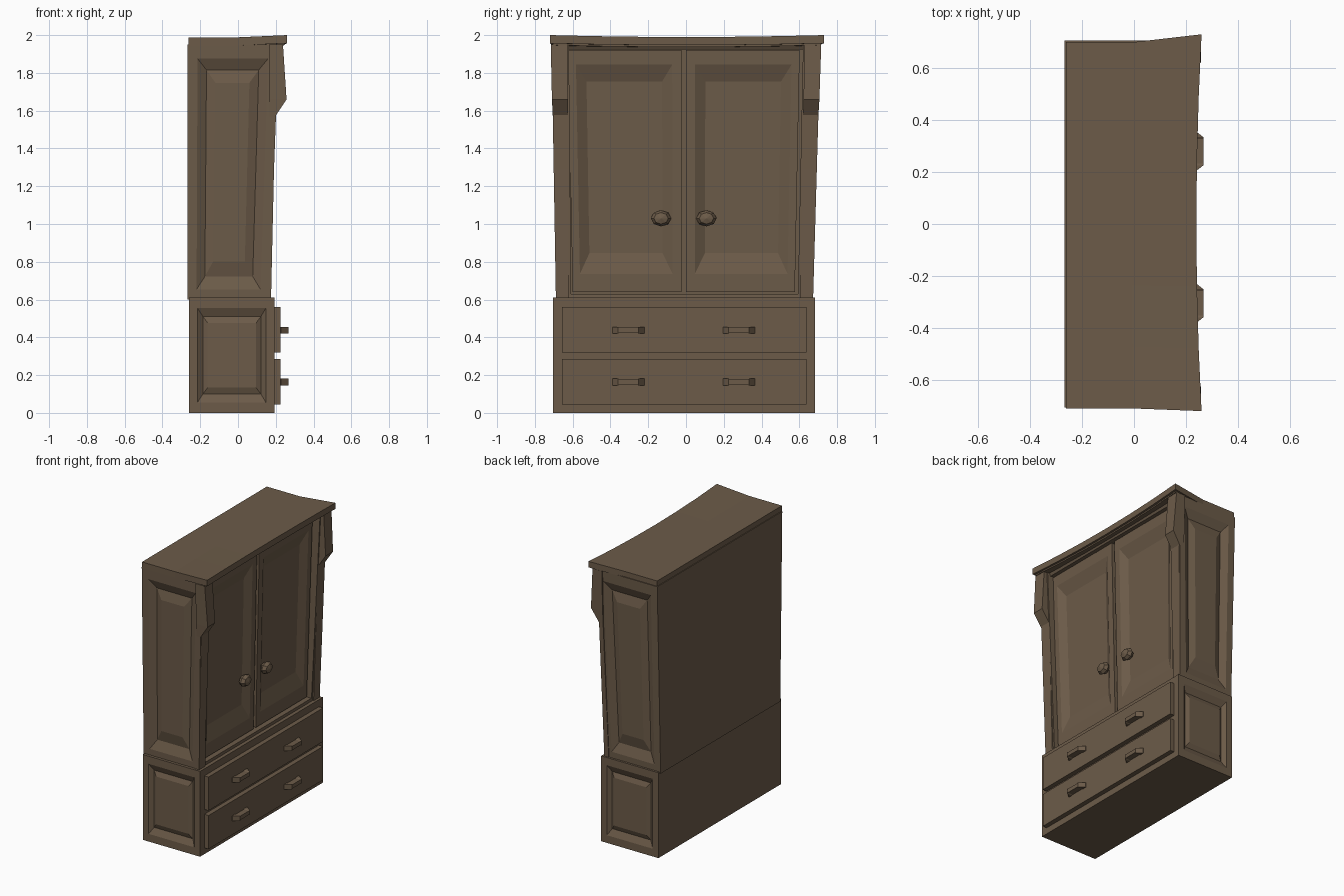
import bpy, bmesh, math
from mathutils import Vector, Matrix

cube = bpy.data.objects.get("Cube")
if cube:
    bpy.data.objects.remove(cube, do_unlink=True)

# One wood colour
wood = bpy.data.materials.new("brown wood")
wood.use_nodes = True
COLOUR = (0.150, 0.105, 0.066, 1)
wood.diffuse_color = COLOUR
bsdf = next(n for n in wood.node_tree.nodes if n.type == 'BSDF_PRINCIPLED')
bsdf.inputs["Base Color"].default_value = COLOUR
bsdf.inputs["Roughness"].default_value = 0.8


def finish(name, bm):
    bmesh.ops.remove_doubles(bm, verts=bm.verts, dist=0.0001)
    bmesh.ops.recalc_face_normals(bm, faces=bm.faces)
    mesh = bpy.data.meshes.new(name)
    bm.to_mesh(mesh)
    bm.free()
    mesh.materials.append(wood)
    ob = bpy.data.objects.new(name, mesh)
    bpy.context.collection.objects.link(ob)


def panel(bm, c, rings):
    """Fill quad c with stepped rings (u0, u1, v0, v1, depth) sunk into it."""
    n = (c[1] - c[0]).cross(c[3] - c[0]).normalized()

    def at(u, v, d):
        return c[0].lerp(c[1], u).lerp(c[3].lerp(c[2], u), v) - n * d
    prev = [bm.verts.new(p) for p in c]
    for u0, u1, v0, v1, d in rings:
        cur = [bm.verts.new(at(u, v, d)) for u, v in ((u0, v0), (u1, v0), (u1, v1), (u0, v1))]
        for i in range(4):
            j = (i + 1) % 4
            bm.faces.new((prev[i], prev[j], cur[j], cur[i]))
        prev = cur
    bm.faces.new(prev)


def ring(section):
    z, x0, x1, y0, y1 = section
    return [Vector(p) for p in ((x0, y0, z), (x1, y0, z), (x1, y1, z), (x0, y1, z))]


def tapered_box(name, low, high, panels=None):
    """low / high = (z, x0, x1, y0, y1); panels maps a side to its rings."""
    a, b = ring(low), ring(high)
    bm = bmesh.new()
    for i, side in enumerate(("-y", "+x", "+y", "-x")):
        j = (i + 1) % 4
        panel(bm, [a[i], a[j], b[j], b[i]], (panels or {}).get(side, []))
    panel(bm, a[::-1], [])
    panel(bm, b, [])
    finish(name, bm)


def loft(name, loops):
    """Skin a row of four-point loops and cap both ends."""
    bm = bmesh.new()
    rows = [[bm.verts.new(p) for p in loop] for loop in loops]
    for r, q in zip(rows, rows[1:]):
        for i in range(4):
            j = (i + 1) % 4
            bm.faces.new((r[i], r[j], q[j], q[i]))
    bm.faces.new(rows[0][::-1])
    bm.faces.new(rows[-1])
    finish(name, bm)


def mirror_rings(rings):
    return [(1 - u1, 1 - u0, v0, v1, d) for u0, u1, v0, v1, d in rings]


# Chest base with a grooved, raised panel on each end
base_rings = [(0.10, 0.90, 0.09, 0.91, 0.0), (0.165, 0.84, 0.165, 0.835, 0.022),
              (0.22, 0.785, 0.22, 0.78, 0.008)]
tapered_box("chest_base", (0, -0.26, 0.193, -0.704, 0.683), (0.61, -0.26, 0.193, -0.704, 0.683),
            {"-y": base_rings, "+y": mirror_rings(base_rings)})

# Drawers and their solid bar handles
for level, z0 in (("lower", 0.045), ("upper", 0.32)):
    tapered_box(level + "_drawer", (z0, 0.18, 0.226, -0.656, 0.638),
                (z0 + 0.24, 0.18, 0.226, -0.656, 0.638))
    zc = z0 + 0.118
    for side, yc in (("right", -0.305), ("left", 0.28)):
        # stations: y, front x, half height
        stations = ((-0.085, 0.228, 0.018), (-0.054, 0.267, 0.018), (-0.048, 0.267, 0.014),
                    (0.048, 0.267, 0.014), (0.054, 0.267, 0.018), (0.085, 0.228, 0.018))
        loft(f"{level}_{side}_drawer_handle",
             [[(0.22, yc + y, zc - h), (x, yc + y, zc - h), (x, yc + y, zc + h), (0.22, yc + y, zc + h)]
              for y, x, h in stations])


def lean(z):
    """Sideways drift of the upper cabinet's centre line."""
    return -0.008 + 0.008 * (z - 0.6) / 1.35


def centred(z, x0, x1, half):
    return (z, x0, x1, lean(z) - half, lean(z) + half)


# Upper cabinet core and floor behind the doors
tapered_box("cabinet_core", centred(0.60, -0.267, 0.06, 0.64), centred(1.95, -0.267, 0.08, 0.66))
tapered_box("cabinet_floor", centred(0.60, -0.2, 0.168, 0.64), centred(0.63, -0.2, 0.165, 0.64))
tapered_box("top_rail", centred(1.925, 0.0, 0.19, 0.64), centred(1.96, 0.0, 0.21, 0.64))

# Side walls with grooved panels, and front posts swelling into brackets
side_rings = [(0.11, 0.89, 0.04, 0.945, 0.0), (0.21, 0.79, 0.09, 0.90, 0.026),
              (0.31, 0.69, 0.15, 0.85, 0.008)]
for side, s in (("right", -1), ("left", 1)):
    def section(z, x0, x1, inner, outer):
        return (z, x0, x1, *sorted((s * inner + lean(z), s * outer + lean(z))))
    tapered_box(side + "_side_wall", section(0.60, -0.267, 0.165, 0.60, 0.676),
                section(1.95, -0.267, 0.215, 0.62, 0.706),
                {"-y": side_rings} if s < 0 else {"+y": mirror_rings(side_rings)})
    loft(side + "_front_post", [ring(section(*p)) for p in (
        (0.61, 0.14, 0.175, 0.612, 0.681), (1.57, 0.165, 0.197, 0.622, 0.703),
        (1.66, 0.165, 0.257, 0.624, 0.708), (1.95, 0.165, 0.238, 0.628, 0.716))])

# Doors with wide sunken panels, and faceted knobs
MID = -0.012
for side, s in (("right", -1), ("left", 1)):
    def section(z, x0, x1, inner, outer):
        return (z, x0, x1, *sorted((MID + s * inner, MID + s * outer)))
    rings = [(0.07, 0.92, 0.075, 0.94, 0.0), (0.16, 0.83, 0.16, 0.87, 0.03)]
    if s > 0:
        rings = mirror_rings(rings)
    tapered_box(side + "_door", section(0.64, 0.03, 0.14, 0.013, 0.588),
                section(1.92, 0.03, 0.168, 0.013, 0.614), {"+x": rings})
    bm = bmesh.new()
    bmesh.ops.create_uvsphere(bm, u_segments=8, v_segments=4, radius=1,
                              matrix=Matrix.Translation((0.15, MID + s * 0.12, 1.03))
                              @ Matrix.Diagonal((0.032, 0.054, 0.043, 1))
                              @ Matrix.Rotation(math.pi / 2, 4, 'Y'))
    finish(side + "_door_knob", bm)


# Warped cornice slab: flared front corners, front edge bowed inwards
def cornice(name, z_low, z_high, grow):
    bm = bmesh.new()
    ny, nx = 6, 2
    layers = []
    for z in (z_low, z_high):
        grid = []
        for i in range(ny + 1):
            t = 2 * i / ny - 1
            row = []
            for j in range(nx + 1):
                flare = max(0, j - 1)
                half = (0.70 + 0.03 * flare if t > 0 else 0.71 + 0.01 * flare) + grow
                front = 0.24 + 0.02 * t * t + grow
                x = -0.262 + (front + 0.262) * j / nx
                row.append(bm.verts.new((x, t * half, z + flare * (0.002 + 0.01 * t * t))))
            grid.append(row)
        layers.append(grid)
    lo, hi = layers
    for i in range(ny):
        for j in range(nx):
            for g in layers:
                bm.faces.new((g[i][j], g[i + 1][j], g[i + 1][j + 1], g[i][j + 1]))
    rim = ([(i, 0) for i in range(ny)] + [(ny, j) for j in range(nx)]
           + [(i, nx) for i in range(ny, 0, -1)] + [(0, j) for j in range(nx, 0, -1)])
    for (a, b), (c, d) in zip(rim, rim[1:] + rim[:1]):
        bm.faces.new((lo[a][b], lo[c][d], hi[c][d], hi[a][b]))
    finish(name, bm)


cornice("cornice_underside", 1.935, 1.95, -0.015)
cornice("cornice", 1.945, 1.988, 0.0)
